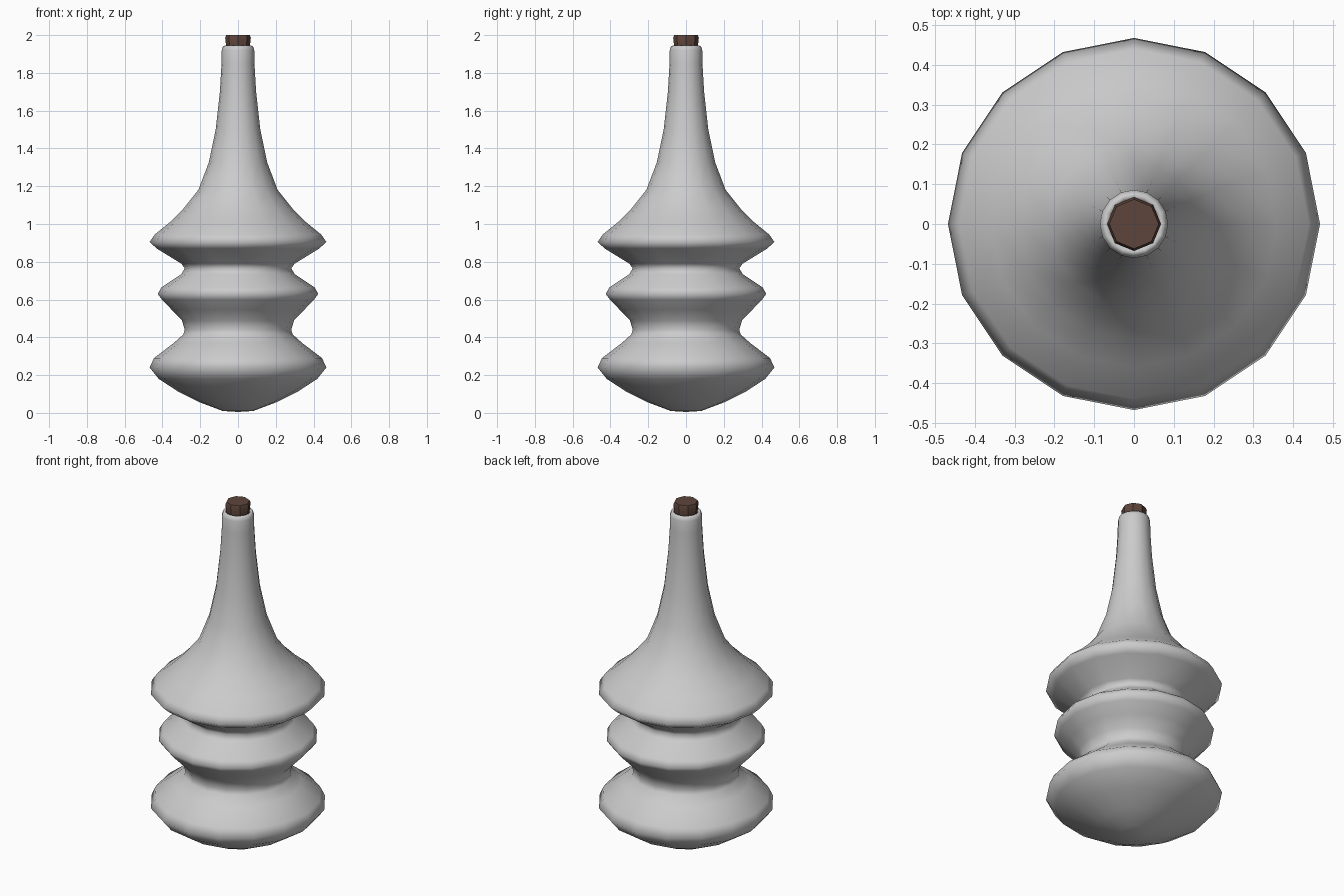
import bpy, bmesh, math

if "Cube" in bpy.data.objects:
    bpy.data.objects.remove(bpy.data.objects["Cube"])


def lathe(name, profile, sides, angle=180):
    """Revolve an (r, z) profile around z; r == 0 points become poles."""
    bm = bmesh.new()
    rings = []
    for r, z in profile:
        if r == 0:
            rings.append([bm.verts.new((0, 0, z))] * sides)
        else:
            rings.append([bm.verts.new((r * math.cos(2 * math.pi * i / sides),
                                        r * math.sin(2 * math.pi * i / sides), z))
                          for i in range(sides)])
    for a, b in zip(rings, rings[1:]):
        for i in range(sides):
            j = (i + 1) % sides
            corners = list(dict.fromkeys((a[i], a[j], b[j], b[i])))
            bm.faces.new(corners)
    bmesh.ops.recalc_face_normals(bm, faces=bm.faces)
    mesh = bpy.data.meshes.new(name)
    bm.to_mesh(mesh)
    bm.free()
    obj = bpy.data.objects.new(name, mesh)
    bpy.context.collection.objects.link(obj)
    bpy.ops.object.select_all(action='DESELECT')
    obj.select_set(True)
    bpy.context.view_layer.objects.active = obj
    bpy.ops.object.shade_smooth_by_angle(angle=math.radians(angle))
    return obj


# Bottle: three stacked bulges, long neck, rolled lip
bottle_profile = [
    (0, 0.005), (0.08, 0.01), (0.20, 0.055), (0.32, 0.115), (0.42, 0.18),
    (0.468, 0.24), (0.445, 0.29), (0.34, 0.37), (0.29, 0.415), (0.282, 0.44),
    (0.297, 0.49), (0.35, 0.545), (0.403, 0.60), (0.425, 0.63), (0.405, 0.665),
    (0.30, 0.735), (0.282, 0.765), (0.30, 0.79), (0.43, 0.87), (0.468, 0.905),
    (0.44, 0.945), (0.36, 1.01), (0.29, 1.08), (0.21, 1.18), (0.155, 1.325),
    (0.118, 1.50), (0.096, 1.70), (0.087, 1.85), (0.086, 1.92), (0.08, 1.94),
    (0.07, 1.945), (0.061, 1.935), (0.058, 1.88),
]
lathe("bottle", bottle_profile, 16)

# Cork: eight-sided tapered stopper
cork = lathe("cork", [(0, 1.86), (0.058, 1.86), (0.063, 1.94), (0.068, 1.987),
                      (0.062, 2.0), (0, 2.0)], 8, 40)
mat = bpy.data.materials.new("cork_brown")
mat.diffuse_color = (0.11, 0.06, 0.043, 1)
mat.use_nodes = True
mat.node_tree.nodes["Principled BSDF"].inputs["Base Color"].default_value = mat.diffuse_color
cork.data.materials.append(mat)
